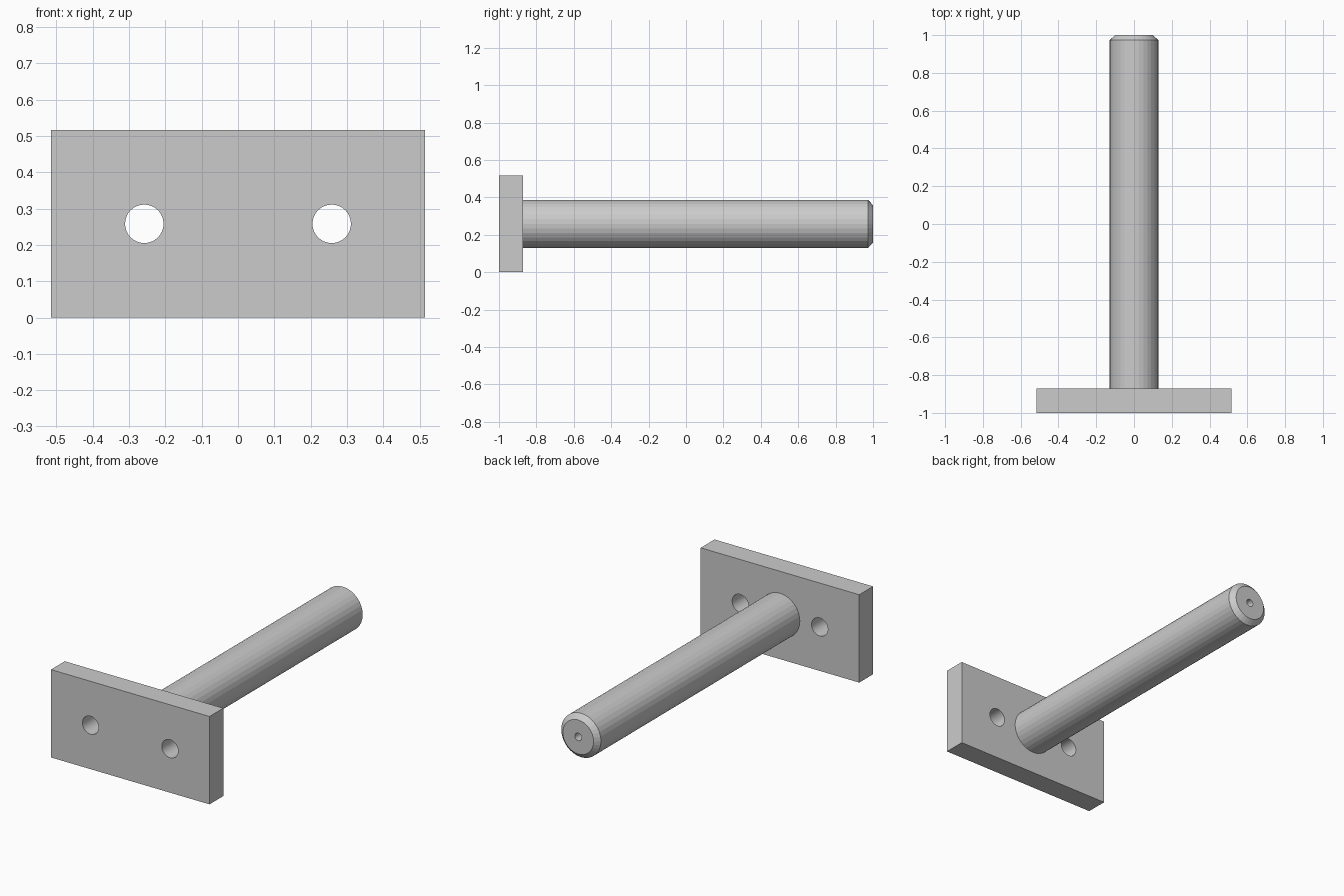
import bpy
import bmesh
from math import radians, pi, cos, sin

if "Cube" in bpy.data.objects:
    bpy.data.objects.remove(bpy.data.objects["Cube"])

ZC = 0.258  # height of the rod axis and the screw holes


def cylinder(name, radius, depth, location):
    bpy.ops.mesh.primitive_cylinder_add(vertices=32, radius=radius, depth=depth,
                                        location=location, rotation=(radians(90), 0, 0))
    bpy.context.object.name = name
    return bpy.context.object


# Mounting plate
bpy.ops.mesh.primitive_cube_add(size=1, location=(0, -0.936, ZC))
plate = bpy.context.object
plate.name = "mounting_plate"
plate.scale = (1.03, 0.128, 2 * ZC)
bpy.ops.object.transform_apply(location=False, rotation=False, scale=True)

# Two screw holes through the plate
for side in (-1, 1):
    cutter = cylinder("hole_cutter", 0.053, 0.4, (side * ZC, -0.936, ZC))
    cutter.hide_render = True
    bpy.context.view_layer.objects.active = plate
    mod = plate.modifiers.new("screw_hole", 'BOOLEAN')
    mod.object = cutter
    mod.solver = 'EXACT'
    bpy.ops.object.modifier_apply(modifier=mod.name)
    bpy.data.objects.remove(cutter)

# Rod with chamfered ends and a small centre hole in the free end: (radius, y)
profile = [(0.1, -1.0), (0.129, -0.973), (0.129, 0.973), (0.1, 1.0),
           (0.022, 1.0), (0.022, 0.95)]
SIDES = 32
bm = bmesh.new()
rings = [[bm.verts.new((r * cos(2 * pi * i / SIDES), y, r * sin(2 * pi * i / SIDES)))
          for i in range(SIDES)] for r, y in profile]
for a, b in zip(rings, rings[1:]):
    for i in range(SIDES):
        j = (i + 1) % SIDES
        bm.faces.new((a[i], a[j], b[j], b[i]))
bm.faces.new(rings[0])
bm.faces.new(rings[-1])
bmesh.ops.recalc_face_normals(bm, faces=bm.faces)
mesh = bpy.data.meshes.new("rod")
bm.to_mesh(mesh)
bm.free()
rod = bpy.data.objects.new("rod", mesh)
rod.location.z = ZC
bpy.context.collection.objects.link(rod)
